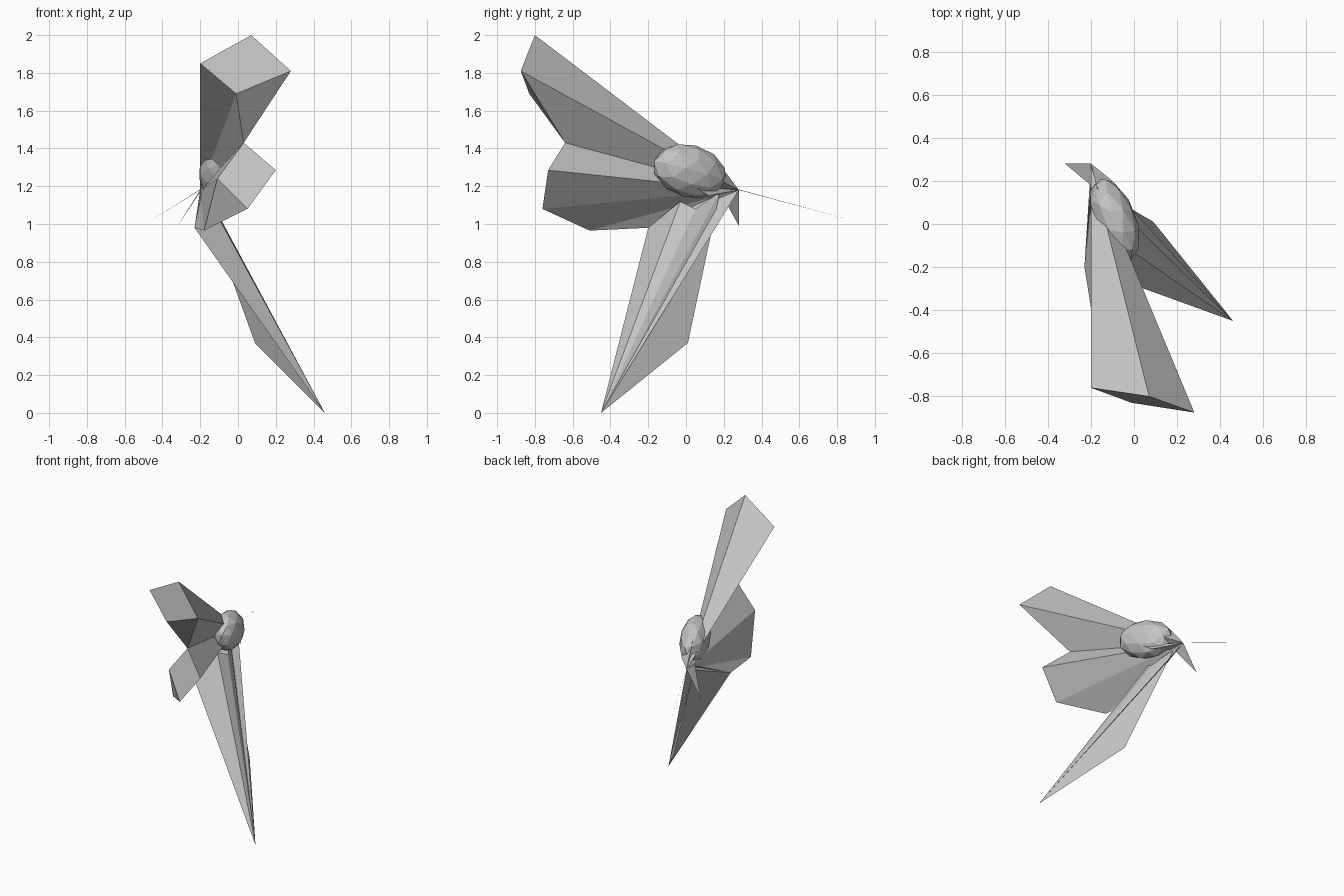
import bpy
import bmesh
from mathutils import Vector, Matrix

cube = bpy.data.objects.get("Cube")
if cube:
    bpy.data.objects.remove(cube, do_unlink=True)

# One flat grey for everything
grey = bpy.data.materials.new("plain_grey")
grey.use_nodes = True
colour = (0.55, 0.55, 0.55, 1)
grey.diffuse_color = colour
grey.node_tree.nodes["Principled BSDF"].inputs["Base Color"].default_value = colour


def finish(name, bm):
    bmesh.ops.recalc_face_normals(bm, faces=bm.faces)
    mesh = bpy.data.meshes.new(name)
    bm.to_mesh(mesh)
    bm.free()
    mesh.materials.append(grey)
    obj = bpy.data.objects.new(name, mesh)
    bpy.context.collection.objects.link(obj)
    return obj


def fan(name, apex, rim, closed=False, caps=()):
    """Triangles from the apex to each rim edge, plus end faces by rim index."""
    bm = bmesh.new()
    top = bm.verts.new(apex)
    ring = [bm.verts.new(p) for p in rim]
    edges = list(zip(ring, ring[1:]))
    if closed:
        edges.append((ring[-1], ring[0]))
    for a, b in edges:
        bm.faces.new((top, a, b))
    for cap in caps:
        bm.faces.new([ring[i] for i in cap])
    return finish(name, bm)


# Shared joints where the parts meet
root = Vector((-0.2, 0.28, 1.18))
inner_root = Vector((-0.2, 0.18, 1.17))
shoulder = Vector((0.03, -0.64, 1.43))
lower_corner = Vector((-0.18, -0.51, 0.965))
hip = Vector((-0.23, -0.2, 0.98))
leg_tip = Vector((0.46, -0.45, 0))

# Faceted egg-shaped core, its long axis pointing towards the root
bm = bmesh.new()
bmesh.ops.create_icosphere(bm, subdivisions=2, radius=1)
axis = Vector((-0.35, 0.9, -0.25)).normalized()
side = axis.cross(Vector((0, 0, 1))).normalized()
up = side.cross(axis)
turn = Matrix((side, axis, up)).transposed().to_4x4()
place = Matrix.Translation((-0.09, 0.02, 1.28))
bm.transform(place @ turn @ Matrix.Diagonal((0.1, 0.21, 0.14, 1)))
finish("core", bm)

# Upper petal: tapered spike with a folded end
fan("upper_petal", root,
    [(-0.2, -0.76, 1.85), (0.07, -0.8, 2), (0.28, -0.875, 1.81),
     shoulder, (-0.01, -0.83, 1.69)],
    closed=True, caps=[(0, 1, 2, 4), (2, 3, 4)])

# Lower petal: shorter spike sharing the shoulder
fan("lower_petal", root,
    [shoulder, (0.2, -0.73, 1.285), (0.05, -0.76, 1.08),
     lower_corner, (-0.11, -0.66, 1.24)],
    closed=True, caps=[(0, 1, 2, 4), (2, 3, 4)])
fan("lower_petal_flap", root, [lower_corner, hip])

# Long folded leg
fan("long_leg", leg_tip,
    [hip, (-0.15, -0.03, 1.12), (-0.12, 0.05, 1.08), inner_root],
    closed=True)
fan("leg_fin", leg_tip, [inner_root, (0.09, 0.01, 0.37)])
fan("leg_back", root, [hip, leg_tip])

# Small leaves around the root
fan("tail_leaf", root, [(-0.32, 0.28, 0.99), inner_root])
fan("hood_leaf", root,
    [(-0.17, 0.16, 1.34), (-0.1, 0.2, 1.22), inner_root])
fan("under_leaf", root, [(-0.02, 0.04, 1.2), (-0.06, 0.12, 1.15), inner_root])

# Hair-thin whisker
fan("whisker", (-0.46, 0.875, 1.02), [root, root + Vector((0, 0, 0.003))])
